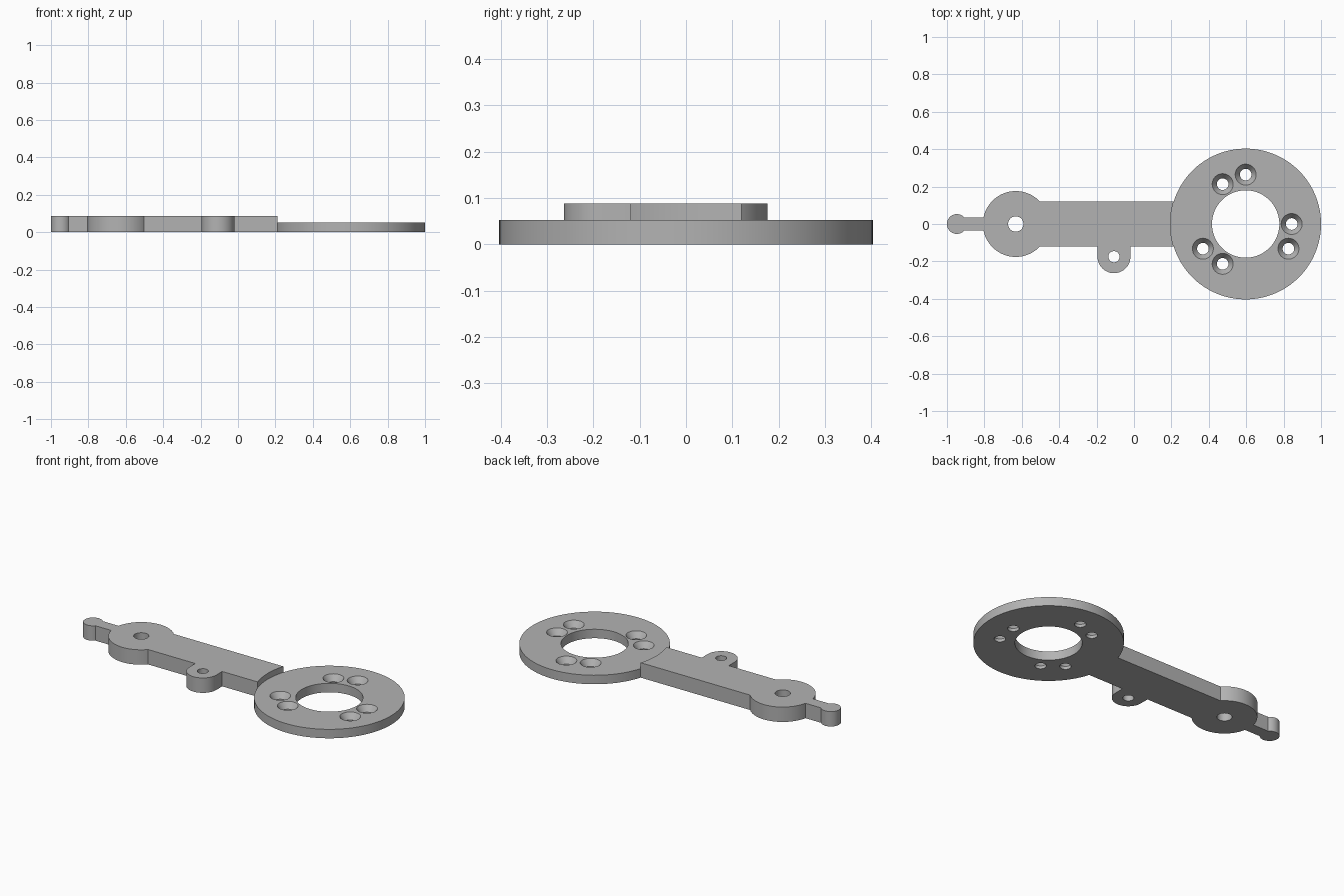
import bpy, bmesh
from math import pi, cos, sin, radians

if "Cube" in bpy.data.objects:
    bpy.data.objects.remove(bpy.data.objects["Cube"], do_unlink=True)

ARM_H, RING_H = 0.088, 0.053
RING_X, RING_R = 0.597, 0.403

grey = bpy.data.materials.new("light_grey")
grey.use_nodes = True
colour = (0.45, 0.45, 0.45, 1)
grey.diffuse_color = colour
grey.node_tree.nodes["Principled BSDF"].inputs["Base Color"].default_value = colour


def loft(name, layers):
    """Solid through outlines: a list of (points, z) from bottom to top."""
    bm = bmesh.new()
    rings = [[bm.verts.new((x, y, z)) for x, y in pts] for pts, z in layers]
    bm.faces.new(rings[0][::-1])
    bm.faces.new(rings[-1])
    for low, high in zip(rings, rings[1:]):
        for i in range(len(low)):
            j = (i + 1) % len(low)
            bm.faces.new((low[i], low[j], high[j], high[i]))
    mesh = bpy.data.meshes.new(name)
    bm.to_mesh(mesh)
    bm.free()
    mesh.materials.append(grey)
    ob = bpy.data.objects.new(name, mesh)
    bpy.context.collection.objects.link(ob)
    return ob


def arc(x, y, r, start=0, sweep=2 * pi, n=96):
    full = sweep >= 2 * pi
    return [(x + r * cos(start + sweep * i / n), y + r * sin(start + sweep * i / n))
            for i in range(n if full else n + 1)]


def rect(x0, x1, y0, y1):
    return [(x0, y0), (x1, y0), (x1, y1), (x0, y1)]


def plate(name, outline, top):
    return loft(name, [(outline, 0), (outline, top)])


def cutter(outline):
    return loft("cutter", [(outline, -0.1), (outline, 0.2)])


def combine(target, tool, operation):
    tool.hide_render = True
    mod = target.modifiers.new(operation, 'BOOLEAN')
    mod.operation, mod.solver, mod.object = operation, 'EXACT', tool
    bpy.context.view_layer.objects.active = target
    bpy.ops.object.modifier_apply(modifier=mod.name)
    bpy.data.objects.remove(tool, do_unlink=True)


# Arm with pivot disc, neck, end knob and side tab
arm = plate("lever_arm", rect(-0.63, 0.45, -0.12, 0.12), ARM_H)
tab = arc(-0.107, -0.175, 0.088, pi, pi, 48) + [(-0.019, 0), (-0.195, 0)]
for outline in (arc(-0.632, 0, 0.176),
                rect(-0.947, -0.632, -0.035, 0.035),
                arc(-0.947, 0, 0.053, n=64),
                tab):
    combine(arm, plate("arm_piece", outline, ARM_H), 'UNION')

# Pivot hole, tab hole and the curved end that meets the ring
for outline in (arc(-0.632, 0, 0.041, n=48),
                arc(-0.107, -0.175, 0.03, n=48),
                arc(RING_X, 0, RING_R, n=128)):
    combine(arm, cutter(outline), 'DIFFERENCE')

# Ring plate with a large centre hole
ring = plate("ring_plate", arc(RING_X, 0, RING_R, n=128), RING_H)
combine(ring, cutter(arc(RING_X, 0, 0.18)), 'DIFFERENCE')

# Two sets of three countersunk screw holes
for offset, distance in ((0, 0.246), (90, 0.264)):
    for k in range(3):
        a = radians(offset + 120 * k)
        x, y = RING_X + distance * cos(a), distance * sin(a)
        shape = [(0.031, -0.1), (0.031, 0.018), (0.056, RING_H), (0.056, 0.2)]
        tool = loft("cutter", [(arc(x, y, r, n=48), z) for r, z in shape])
        combine(ring, tool, 'DIFFERENCE')

# Smooth curved walls, crisp rims
for ob in (arm, ring):
    bpy.ops.object.select_all(action='DESELECT')
    ob.select_set(True)
    bpy.context.view_layer.objects.active = ob
    bpy.ops.object.shade_smooth_by_angle(angle=radians(30))
